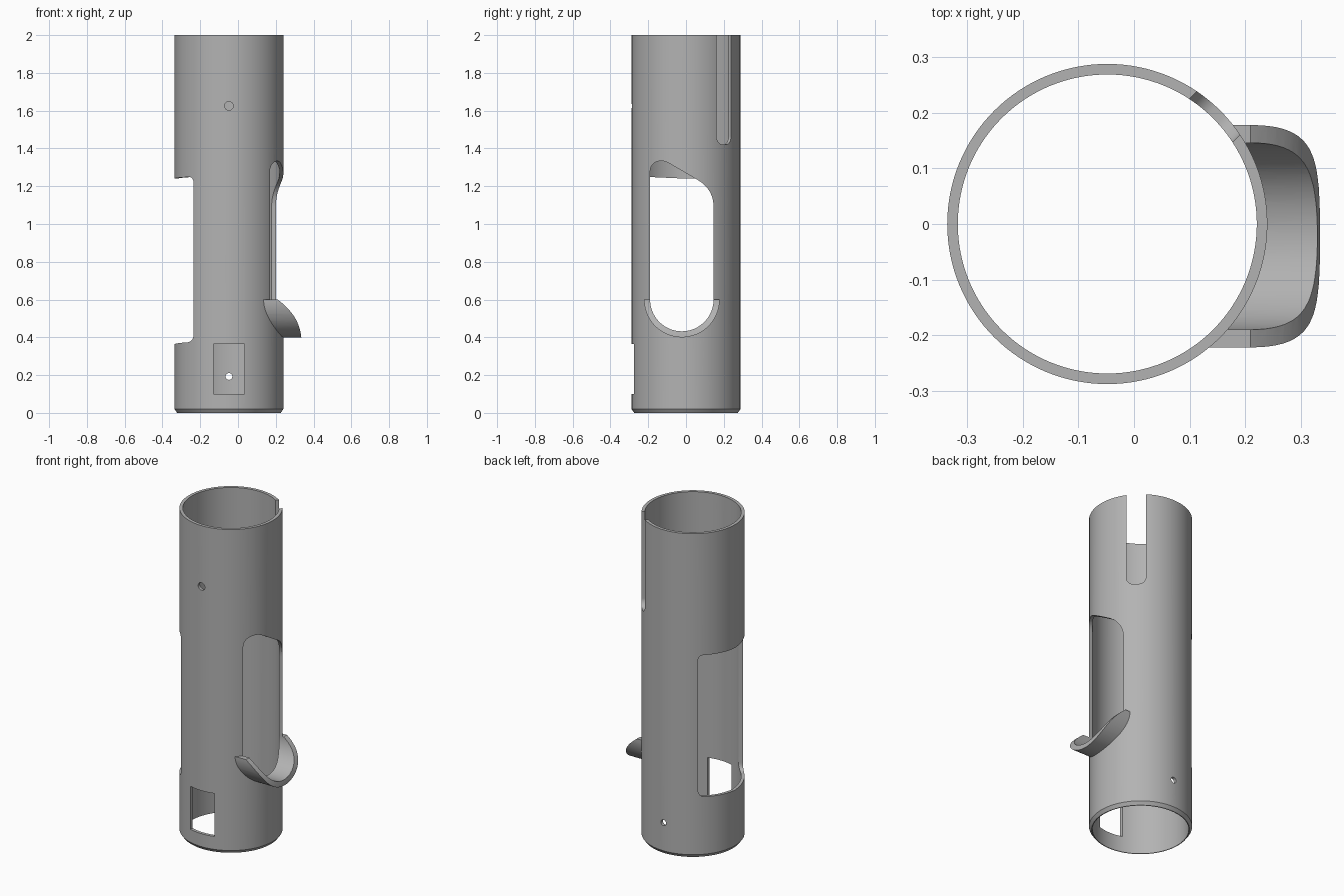
import bpy, bmesh, math
from mathutils import Vector, Matrix

CX = -0.048            # tube axis
R_OUT, R_IN, H = 0.288, 0.269, 2.0
SEG = 128

cube = bpy.data.objects.get("Cube")
if cube:
    bpy.data.objects.remove(cube, do_unlink=True)

metal = bpy.data.materials.new("plain grey")
metal.use_nodes = True
grey = (0.45, 0.45, 0.45, 1)
metal.diffuse_color = grey
metal.node_tree.nodes["Principled BSDF"].inputs["Base Color"].default_value = grey


def make_object(name, bm):
    bmesh.ops.recalc_face_normals(bm, faces=bm.faces)
    mesh = bpy.data.meshes.new(name)
    bm.to_mesh(mesh)
    bm.free()
    mesh.materials.append(metal)
    ob = bpy.data.objects.new(name, mesh)
    bpy.context.collection.objects.link(ob)
    return ob


def lathe(name, profile):
    """Closed (radius, height) outline turned around the tube axis."""
    bm = bmesh.new()
    vs = [bm.verts.new((r, 0, z)) for r, z in profile]
    es = [bm.edges.new((vs[i - 1], vs[i])) for i in range(len(vs))]
    bmesh.ops.spin(bm, geom=vs + es, cent=(0, 0, 0), axis=(0, 0, 1),
                   angle=math.tau, steps=SEG, use_duplicate=False)
    bmesh.ops.remove_doubles(bm, verts=bm.verts, dist=1e-5)
    bmesh.ops.translate(bm, verts=bm.verts, vec=(CX, 0, 0))
    return make_object(name, bm)


def prism(name, outline, near, far, azimuth=0):
    """Outline (sideways, height) pushed outward from the tube axis."""
    bm = bmesh.new()
    face = bm.faces.new([bm.verts.new((near, u, z)) for u, z in outline])
    out = bmesh.ops.extrude_face_region(bm, geom=[face])
    moved = [g for g in out["geom"] if isinstance(g, bmesh.types.BMVert)]
    bmesh.ops.translate(bm, verts=moved, vec=(far - near, 0, 0))
    turn = Matrix.Translation((CX, 0, 0)) @ Matrix.Rotation(math.radians(azimuth), 4, "Z")
    bmesh.ops.transform(bm, matrix=turn, verts=bm.verts)
    return make_object(name, bm)


def arc(u, z, r, start, end, n=24):
    angles = [math.radians(start + (end - start) * i / n) for i in range(n + 1)]
    return [(u + r * math.cos(a), z + r * math.sin(a)) for a in angles]


def bezier(a, b, c, n=12):
    a, b, c = Vector(a), Vector(b), Vector(c)
    pts = []
    for i in range(n + 1):
        t = i / n
        pts.append(tuple(a * (1 - t) ** 2 + b * 2 * t * (1 - t) + c * t * t))
    return pts


def combine(ob, tool, operation="DIFFERENCE"):
    mod = ob.modifiers.new("cut", "BOOLEAN")
    mod.operation, mod.object, mod.solver = operation, tool, "EXACT"
    bpy.context.view_layer.objects.active = ob
    bpy.ops.object.modifier_apply(modifier=mod.name)
    bpy.data.objects.remove(tool, do_unlink=True)


# Tube with a chamfered lower rim
tube = lathe("tube", [(R_IN, 0), (R_OUT - 0.014, 0), (R_OUT, 0.02),
                      (R_OUT, H), (R_IN, H)])

# Side window above the chute: round bottom, slanted rounded top
MID, BASE, R_CHUTE = -0.022, 0.6, 0.168
side = arc(MID, BASE, R_CHUTE, 180, 360, 48)
side += bezier((0.146, 1.09), (0.146, 1.19), (0.05, 1.24))
side += bezier((-0.09, 1.322), (-0.125, 1.342), (-0.16, 1.328), 6)
side += bezier((-0.165, 1.325), (-0.19, 1.31), (-0.19, 1.27), 6)
combine(tube, prism("side_window_cutter", side, 0.05, 0.5))

# Wide opening on the opposite side
half = bezier((0.19, 0.374), (0.219, 0.378), (0.219, 0.42), 8)
half += bezier((0.219, 1.215), (0.219, 1.247), (0.197, 1.249), 8)
low, high = (0, 0.363), (0, 1.24)
wide = [low] + half + [high] + [(-u, z) for u, z in reversed(half)]
combine(tube, prism("wide_window_cutter", wide, 0.05, 0.5, 180))

# Square port in front and the small round holes
port = [(-0.082, 0.1), (0.082, 0.1), (0.082, 0.365), (-0.082, 0.365)]
combine(tube, prism("port_cutter", port, 0.1, 0.5, -90))
for azimuth, z, r in ((-90, 1.625, 0.023), (90, 0.193, 0.018)):
    hole = arc(0, z, r, 0, 360)[:-1]
    combine(tube, prism("hole_cutter", hole, 0.1, 0.5, azimuth))

# Slot open at the top rim, rounded at its foot
W, FOOT, CORNER = 0.055, 1.42, 0.045
slot = arc(-W + CORNER, FOOT + CORNER, CORNER, 180, 270, 10)
slot += arc(W - CORNER, FOOT + CORNER, CORNER, 270, 360, 10)
slot += [(W, H + 0.1), (-W, H + 0.1)]
combine(tube, prism("slot_cutter", slot, 0.1, 0.5, 45))

# Half-round chute under the side window, with a curved front edge
ring = arc(MID, BASE, 0.2, 180, 360, 48) + arc(MID, BASE, R_CHUTE, 360, 180, 48)
chute = prism("chute", ring, 0.1, 0.45)
edge = bezier((0.335, 0.4), (0.325, 0.52), (0.2, 0.607))
trim = [(x - CX, z) for x, z in [(0.05, 0.35), (0.335, 0.35)] + edge + [(0.05, 0.607)]]
combine(chute, prism("chute_trim", trim, -0.5, 0.5, -90), "INTERSECT")
core = arc(0, 0, 0.279, 0, 360, SEG)[:-1]
core_bm = bmesh.new()
bmesh.ops.create_cone(core_bm, cap_ends=True, segments=SEG, radius1=0.279,
                      radius2=0.279, depth=H, matrix=Matrix.Translation((CX, 0, H / 2)))
combine(chute, make_object("core_cutter", core_bm))

# Smooth curved walls, crisp edges
for ob in (tube, chute):
    bpy.ops.object.select_all(action="DESELECT")
    ob.select_set(True)
    bpy.context.view_layer.objects.active = ob
    bpy.ops.object.shade_smooth_by_angle(angle=math.radians(30))
